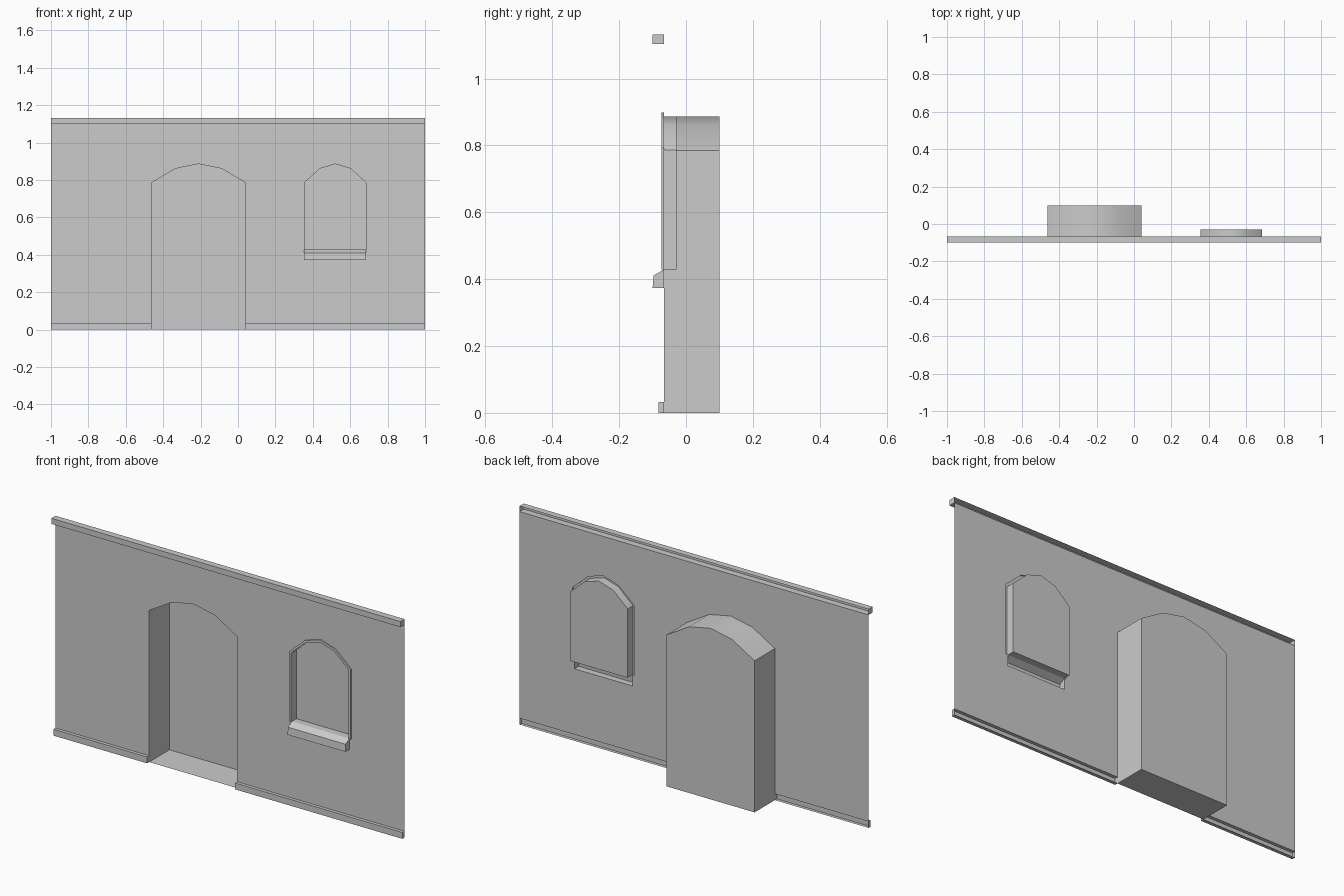
import bpy, bmesh, math

if "Cube" in bpy.data.objects:
    bpy.data.objects.remove(bpy.data.objects["Cube"])

WALL_Y = -0.066


def make(name, faces, bm=None):
    """Mesh object from point-lists; shared corners are welded."""
    bm = bm or bmesh.new()
    for f in faces:
        bm.faces.new([bm.verts.new(p) for p in f])
    bmesh.ops.remove_doubles(bm, verts=bm.verts, dist=1e-5)
    mesh = bpy.data.meshes.new(name)
    bm.to_mesh(mesh)
    bm.free()
    ob = bpy.data.objects.new(name, mesh)
    bpy.context.collection.objects.link(ob)
    bpy.context.view_layer.objects.active = ob
    ob.select_set(True)
    bpy.ops.object.shade_smooth_by_angle(angle=math.radians(35))
    ob.select_set(False)
    return ob


def at(loop, y):
    return [(x, y, z) for x, z in loop]


def strip(a, b, closed=True):
    """Quads between two loops listed anticlockwise as seen from the front."""
    n = len(a)
    return [[b[(i + 1) % n], b[i], a[i], a[(i + 1) % n]]
            for i in range(n if closed else n - 1)]


def tray(name, back, cap):
    """Sides plus end cap, open towards the wall plane."""
    return make(name, strip(back, cap) + [cap])


def rect(x0, x1, z0, z1):
    return [(x0, z0), (x1, z0), (x1, z1), (x0, z1)]


def arch(cx, w, z0, spring, haunch_x, haunch, top):
    """Arched outline from the bottom right corner round to the bottom left."""
    return [(cx + w, z0), (cx + w, spring), (cx + haunch_x, haunch), (cx, top),
            (cx - haunch_x, haunch), (cx - w, spring), (cx - w, z0)]


BASE, TOP, HEIGHT = 0.033, 1.103, 1.132
DX0, DX1 = -0.463, 0.041
SX0, SX1, SZ = 0.354, 0.685, 0.373
WZ = 0.429
door = arch(-0.211, 0.252, 0, 0.785, 0.124, 0.861, 0.886)
outer = arch(0.52, 0.176, WZ, 0.792, 0.087, 0.872, 0.899)
inner = arch(0.52, 0.165, WZ, 0.786, 0.082, 0.861, 0.886)

# Wall sheet with openings behind the door, window and mouldings
bm = bmesh.new()
door_edge = [(x, max(z, BASE)) for x, z in door]
outline = [(-1, BASE)] + door_edge[::-1] + [(1, BASE), (1, TOP), (-1, TOP)]
opening = outer + [(SX0, WZ), (SX0, SZ), (SX1, SZ), (SX1, WZ)]
edges = []
for loop in (outline, opening):
    vs = [bm.verts.new(p) for p in at(loop, WALL_Y)]
    edges += [bm.edges.new((vs[i - 1], vs[i])) for i in range(len(vs))]
bmesh.ops.triangle_fill(bm, edges=edges, use_beauty=True, normal=(0, -1, 0))
bm.normal_update()
bmesh.ops.reverse_faces(bm, faces=[f for f in bm.faces if f.normal.y > 0])
bmesh.ops.dissolve_limit(bm, angle_limit=0.01, verts=bm.verts, edges=bm.edges)
make("wall", [], bm)

# Mouldings
for name, r, y in (("cornice", rect(-1, 1, TOP, HEIGHT), -0.1),
                   ("skirting_left", rect(-1, DX0, 0, BASE), -0.083),
                   ("skirting_right", rect(DX1, 1, 0, BASE), -0.083)):
    tray(name, at(r, WALL_Y), at(r, y))

# Arched door niche
tray("door_niche", at(door, WALL_Y), at(door, 0.1))

# Window: raised frame lip, reveal, floor and back panel
F, B = -0.073, -0.029
rings = [at(outer, WALL_Y), at(outer, F), at(inner, F), at(inner, B)]
faces = [rings[3]]
for a, b in zip(rings, rings[1:]):
    faces += strip(a, b, closed=False)
for k in (0, -1):
    leg = [rings[0][k], rings[1][k], rings[2][k], (inner[k][0], WALL_Y, WZ)]
    faces.append(leg if k else leg[::-1])
faces.append([(inner[-1][0], WALL_Y, WZ), (inner[0][0], WALL_Y, WZ),
              rings[3][0], rings[3][-1]])
make("window_niche", faces)

# Sloping window sill
tray("window_sill", at(rect(SX0, SX1, SZ, WZ), WALL_Y),
     [(SX0, -0.1, SZ), (SX1, -0.1, SZ), (SX1, -0.097, 0.411), (SX0, -0.097, 0.411)])
